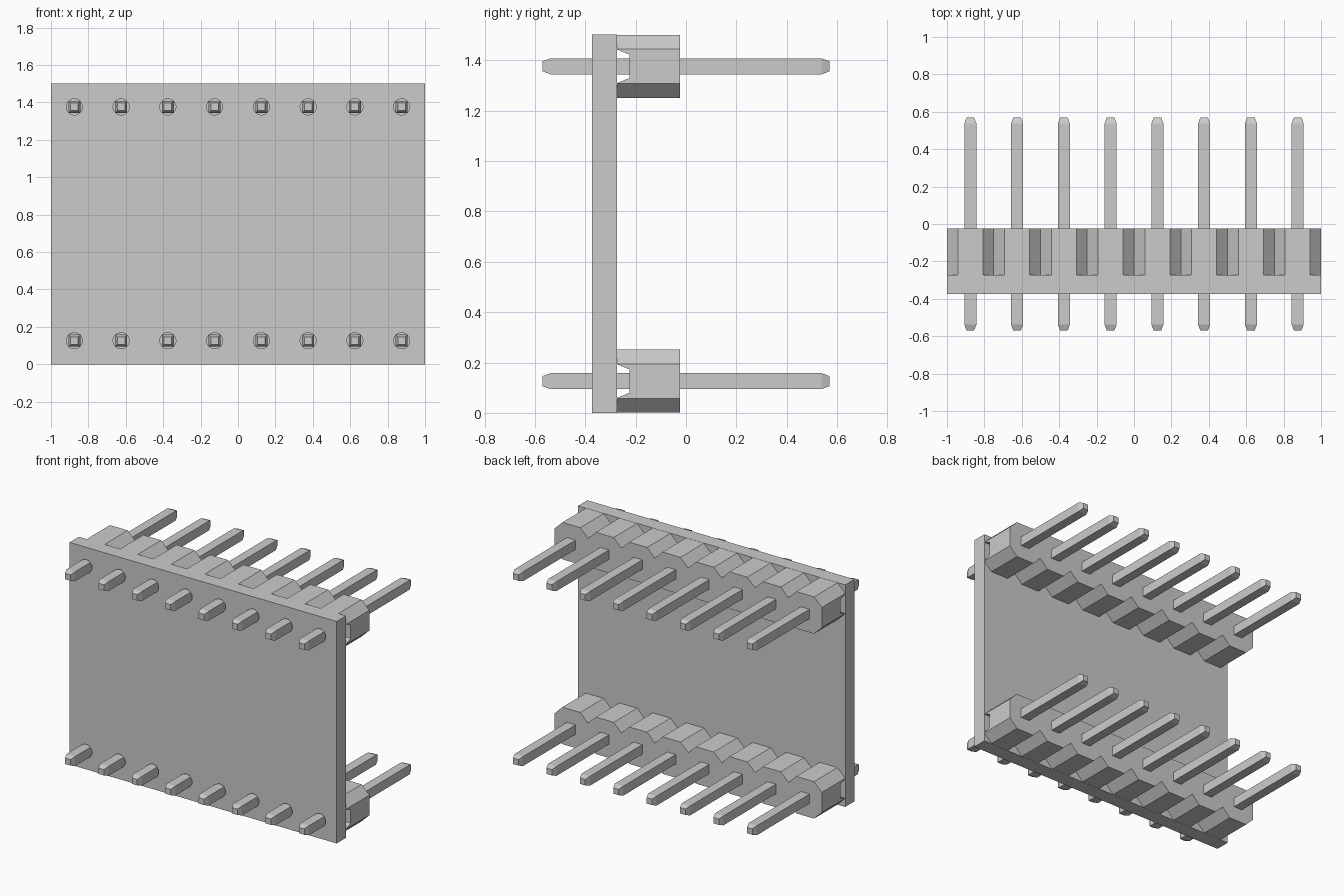
import bpy, bmesh
from mathutils import Matrix, Vector

cube = bpy.data.objects.get("Cube")
if cube:
    bpy.data.objects.remove(cube, do_unlink=True)

grey = bpy.data.materials.new("light grey")
GREY = (0.6, 0.6, 0.6, 1.0)
grey.diffuse_color = GREY
grey.use_nodes = True
grey.node_tree.nodes["Principled BSDF"].inputs["Base Color"].default_value = GREY

PITCH, COUNT = 0.25, 8
XS = [(i - (COUNT - 1) / 2) * PITCH for i in range(COUNT)]
ROWS = {"lower": 0.126, "upper": 1.376}
HEIGHT = 1.502
FRONT, SEAT, BACK = -0.373, -0.274, -0.024   # board front, board rear, housing rear


def add_object(name, bm):
    bmesh.ops.recalc_face_normals(bm, faces=bm.faces)
    mesh = bpy.data.meshes.new(name)
    bm.to_mesh(mesh)
    bm.free()
    mesh.materials.append(grey)
    obj = bpy.data.objects.new(name, mesh)
    bpy.context.collection.objects.link(obj)
    return obj


def prism(points, offset):
    """Extrude a closed outline of 3D points along an offset."""
    bm = bmesh.new()
    face = bm.faces.new([bm.verts.new(p) for p in points])
    ext = bmesh.ops.extrude_face_region(bm, geom=[face])
    verts = [v for v in ext["geom"] if isinstance(v, bmesh.types.BMVert)]
    bmesh.ops.translate(bm, verts=verts, vec=Vector(offset))
    return bm


def cut(obj, cutter):
    mod = obj.modifiers.new("cut", "BOOLEAN")
    mod.operation = "DIFFERENCE"
    mod.solver = "EXACT"
    mod.object = cutter
    cutter.hide_render = True
    cutter.hide_set(True)
    # Bake the cut, then drop the helper
    deps = bpy.context.evaluated_depsgraph_get()
    mesh = bpy.data.meshes.new_from_object(obj.evaluated_get(deps))
    obj.modifiers.clear()
    obj.data = mesh
    bpy.data.objects.remove(cutter, do_unlink=True)


# Flat board with a round hole for every pin
board = add_object("board", prism(
    [(-1, FRONT, 0), (1, FRONT, 0), (1, FRONT, HEIGHT), (-1, FRONT, HEIGHT)],
    (0, SEAT - FRONT, 0)))
holes = bmesh.new()
for z in ROWS.values():
    for x in XS:
        place = Matrix.Translation((x, (FRONT + SEAT) / 2, z)) @ Matrix.Rotation(1.5707963, 4, "X")
        bmesh.ops.create_cone(holes, cap_ends=True, segments=24, radius1=0.043,
                              radius2=0.043, depth=0.2, matrix=place)
cut(board, add_object("hole_cutter", holes))

# Notched housing strips with a tapered channel facing the board
FLAT, CORNER, TOP = 0.067, 0.068, 0.125
for row, z in ROWS.items():
    upper = [(-1, CORNER)]
    for x in XS:
        upper += [(x - FLAT, TOP), (x + FLAT, TOP), (x + PITCH / 2, CORNER)]
    outline = upper + [(x, -h) for x, h in reversed(upper)]
    housing = add_object(row + "_housing", prism(
        [(x, SEAT, z + h) for x, h in outline], (0, BACK - SEAT, 0)))
    # Channel sides keep their slope as they run past the seating face
    channel = [(SEAT - 0.05, 0.088), (SEAT, 0.067), (SEAT + 0.05, 0.046)]
    section = channel + [(y, -h) for y, h in reversed(channel)]
    cut(housing, add_object("channel_cutter", prism(
        [(-1.1, y, z + h) for y, h in section], (2.2, 0, 0))))

# Square pin with tapered tips, shared by all positions
HALF, TIP, END = 0.032, 0.020, 0.570
bm = bmesh.new()
rings = []
for y, r in [(-END, TIP), (-END + 0.032, HALF), (END - 0.032, HALF), (END, TIP)]:
    rings.append([bm.verts.new((sx * r, y, sz * r))
                  for sx, sz in ((-1, -1), (1, -1), (1, 1), (-1, 1))])
for a, b in zip(rings, rings[1:]):
    for i in range(4):
        j = (i + 1) % 4
        bm.faces.new((a[i], a[j], b[j], b[i]))
bm.faces.new(rings[0])
bm.faces.new(rings[-1])
first = add_object("pin", bm)
pin_mesh = first.data
bpy.data.objects.remove(first, do_unlink=True)
for row, z in ROWS.items():
    for i, x in enumerate(XS):
        pin = bpy.data.objects.new(f"{row}_pin_{i + 1}", pin_mesh)
        pin.location = (x, 0, z)
        bpy.context.collection.objects.link(pin)
